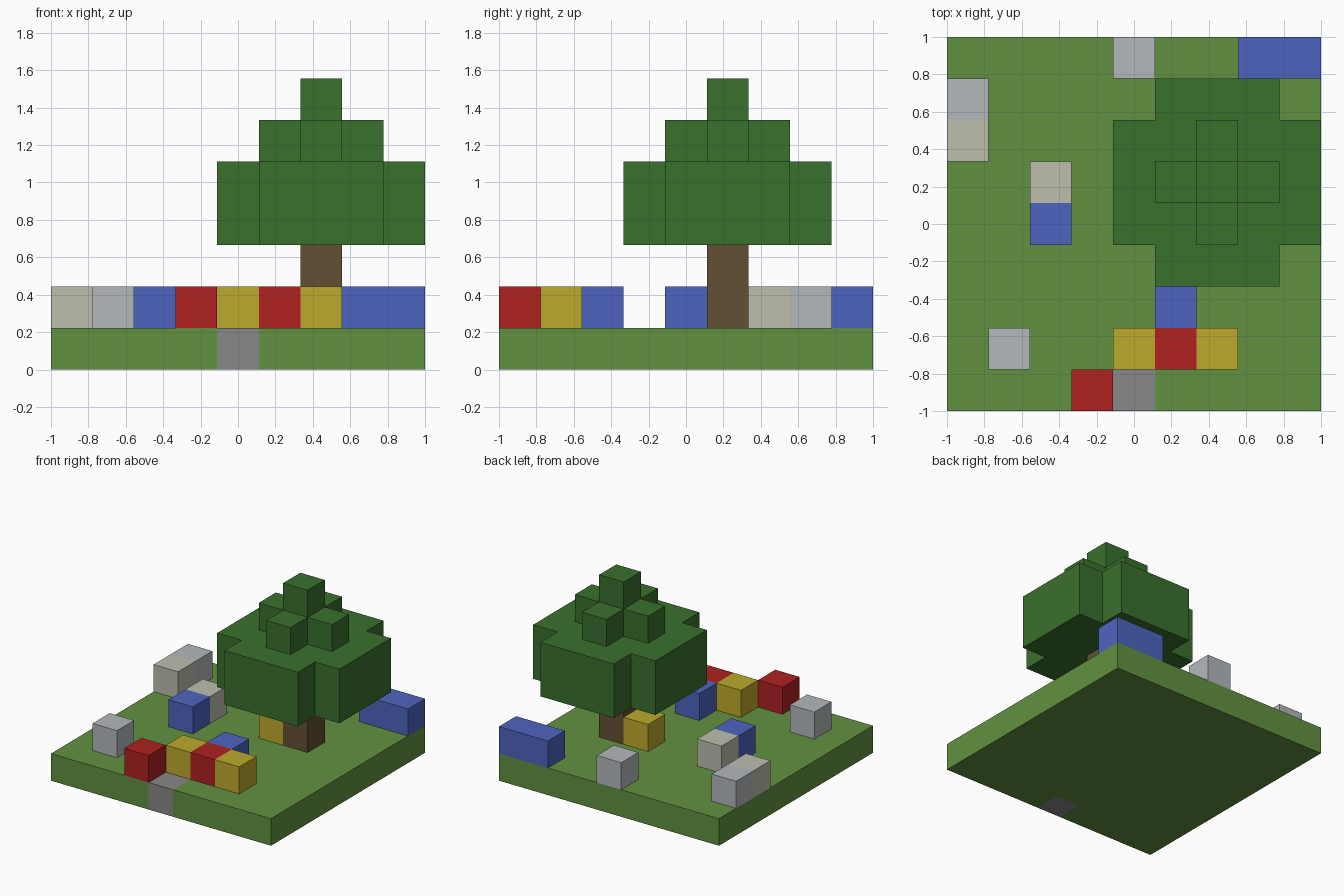
import bpy
import bmesh
from mathutils import Vector

GRID = 9
UNIT = 2 / GRID

if "Cube" in bpy.data.objects:
    bpy.data.objects.remove(bpy.data.objects["Cube"])


def material(name, rgb):
    """Flat colour from 0-255 display values, converted to linear."""
    lin = [((c / 255 + 0.055) / 1.055) ** 2.4 for c in rgb]
    mat = bpy.data.materials.new(name)
    mat.use_nodes = True
    mat.diffuse_color = (*lin, 1)
    bsdf = mat.node_tree.nodes["Principled BSDF"]
    bsdf.inputs["Base Color"].default_value = (*lin, 1)
    bsdf.inputs["Roughness"].default_value = 0.9
    return mat


grass = material("grass green", (98, 145, 65))
leaf = material("leaf green", (58, 112, 45))
bark = material("bark brown", (101, 80, 51))
red = material("red", (176, 33, 33))
yellow = material("yellow", (190, 170, 44))
blue = material("blue", (78, 100, 192))
beige = material("beige", (189, 190, 174))
pale = material("pale grey", (180, 184, 188))
stone = material("stone grey", (136, 136, 136))


def blocks(name, mat, cells):
    """One solid from grid cells, leaving out faces between neighbours."""
    cells = set(cells)
    bm = bmesh.new()
    for cell in cells:
        for axis in range(3):
            for side in (0, 1):
                near = list(cell)
                near[axis] += 2 * side - 1
                if tuple(near) in cells:
                    continue
                u, v = (axis + 1) % 3, (axis + 2) % 3
                ring = []
                for a, b in ((0, 0), (1, 0), (1, 1), (0, 1)):
                    p = Vector(cell)
                    p[axis] += side
                    p[u] += a
                    p[v] += b
                    ring.append(bm.verts.new(p * UNIT - Vector((1, 1, 0))))
                bm.faces.new(ring if side else ring[::-1])
    bmesh.ops.remove_doubles(bm, verts=bm.verts, dist=0.001)
    bmesh.ops.dissolve_limit(bm, angle_limit=0.01, verts=bm.verts, edges=bm.edges)
    mesh = bpy.data.meshes.new(name)
    bm.to_mesh(mesh)
    bm.free()
    mesh.materials.append(mat)
    obj = bpy.data.objects.new(name, mesh)
    bpy.context.collection.objects.link(obj)


def diamond(radius, reach, levels):
    """Square tier around the trunk with its far corners left out."""
    span = range(-radius, radius + 1)
    return [(TREE[0] + i, TREE[1] + j, k) for k in levels
            for i in span for j in span if abs(i) + abs(j) <= reach]


# Ground slab with one paving stone let into the front edge
STONE = (4, 0, 0)
slab = [(i, j, 0) for i in range(GRID) for j in range(GRID)]
blocks("ground", grass, [c for c in slab if c != STONE])
blocks("paving_stone", stone, [STONE])

# Tree: trunk and three tiers of leaves
TREE = (6, 5)
blocks("trunk", bark, [(*TREE, k) for k in (1, 2)])
blocks("lower_leaves", leaf, diamond(2, 3, (3, 4)))
blocks("middle_leaves", leaf, diamond(1, 1, (5,)))
blocks("top_leaves", leaf, diamond(0, 0, (6,)))

# Flower and rock blocks standing on the ground
scatter = {
    "red_flower": (red, [(3, 0), (5, 1)]),
    "yellow_flower": (yellow, [(4, 1), (6, 1), (5, 5)]),
    "blue_flower": (blue, [(5, 2), (2, 4)]),
    "beige_rock": (beige, [(2, 5), (0, 6)]),
    "pale_rock": (pale, [(1, 1), (0, 7), (4, 8)]),
}
for name, (mat, spots) in scatter.items():
    for n, (i, j) in enumerate(spots, 1):
        blocks(f"{name}_{n}", mat, [(i, j, 1)])
blocks("blue_flower_bed", blue, [(7, 8, 1), (8, 8, 1)])
